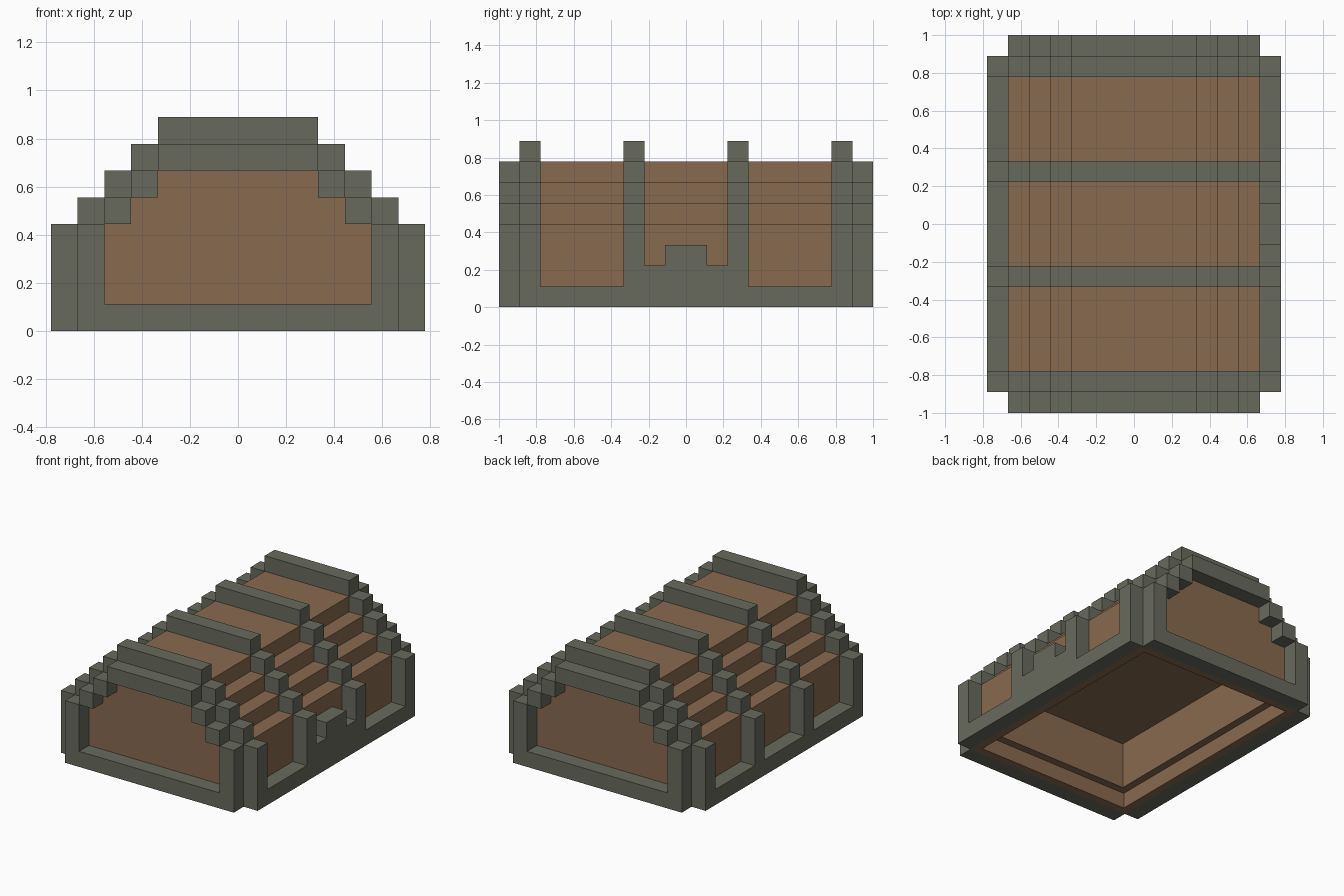
import bpy
import bmesh

U = 1 / 9  # size of one block

cube = bpy.data.objects.get("Cube")
if cube:
    bpy.data.objects.remove(cube, do_unlink=True)


def make_material(name, rgb):
    mat = bpy.data.materials.new(name)
    mat.use_nodes = True
    color = (*rgb, 1)
    mat.diffuse_color = color
    shader = next(n for n in mat.node_tree.nodes if n.type == "BSDF_PRINCIPLED")
    shader.inputs["Base Color"].default_value = color
    shader.inputs["Roughness"].default_value = 0.9
    return mat


METAL = make_material("grey_metal", (0.14, 0.143, 0.108))
WOOD = make_material("brown_wood", (0.25, 0.143, 0.08))


def finish(name, bm, mat):
    """Scale from blocks to units and link the part."""
    bmesh.ops.scale(bm, vec=(U, U, U), verts=bm.verts)
    bmesh.ops.recalc_face_normals(bm, faces=bm.faces)
    mesh = bpy.data.meshes.new(name)
    bm.to_mesh(mesh)
    bm.free()
    mesh.materials.append(mat)
    obj = bpy.data.objects.new(name, mesh)
    bpy.context.collection.objects.link(obj)
    return obj


def add_box(bm, xs, ys, zs):
    verts = bmesh.ops.create_cube(bm, size=1)["verts"]
    for v in verts:
        v.co = [(a + b) / 2 + c * abs(b - a) for c, (a, b) in zip(v.co, (xs, ys, zs))]


def box(name, xs, ys, zs, mat=METAL):
    bm = bmesh.new()
    add_box(bm, xs, ys, zs)
    return finish(name, bm, mat)


def arch(name, ys, grow):
    """Stepped metal arch: two posts, diagonal blocks and a top bar."""
    bm = bmesh.new()
    for side in (-1, 1):
        add_box(bm, (side * (5 + grow), side * (6 + grow)), ys, (1, 4))
        for i in range(2 + grow):
            x = 4 + grow - i
            add_box(bm, (side * x, side * (x + 1)), ys, (4 + i, 5 + i))
    add_box(bm, (-3, 3), ys, (6 + grow, 7 + grow))
    return finish(name, bm, METAL)


# Hollow chest walls: rectangular loops going up the outside, down the inside
bm = bmesh.new()
loops = []
for inset, z in ((0, 0), (0, 4), (1, 4), (1, 1), (0.5, 1), (0.5, 0)):
    x, y = 6 - inset, 8 - inset
    loops.append([bm.verts.new((sx * x, sy * y, z))
                  for sx, sy in ((-1, -1), (1, -1), (1, 1), (-1, 1))])
for a, b in zip(loops, loops[1:] + loops[:1]):
    for i in range(4):
        j = (i + 1) % 4
        bm.faces.new((a[i], a[j], b[j], b[i]))
finish("chest_walls", bm, WOOD)

# Stepped lid, extruded from its end profile
bm = bmesh.new()
half = [(5, 4), (5, 5), (4, 5), (4, 6), (3, 6), (3, 7)]
profile = half + [(-x, z) for x, z in reversed(half)]
end = bm.faces.new([bm.verts.new((x, -8, z)) for x, z in profile])
new = bmesh.ops.extrude_face_region(bm, geom=[end], use_keep_orig=True)["geom"]
bmesh.ops.translate(bm, vec=(0, 16, 0),
                    verts=[g for g in new if isinstance(g, bmesh.types.BMVert)])
finish("lid", bm, WOOD)

# End frames and bottom rails
for label, s in (("front", -1), ("back", 1)):
    ys = (s * 8, s * 9)
    arch(label + "_frame", ys, 0)
    box(label + "_rail", (-6, 6), ys, (0, 1))
for label, s in (("right", -1), ("left", 1)):
    box(label + "_rail", (s * 6, s * 7), (-8, 8), (0, 1))

# Bands over the lid
for label, y in (("front", -8), ("front_middle", -3), ("back_middle", 2), ("back", 7)):
    arch(label + "_band", (y, y + 1), 1)

# Latch on the left side
box("latch_plate", (6, 7), (-2, 2), (1, 2))
box("latch", (6, 7), (-1, 1), (2, 3))
